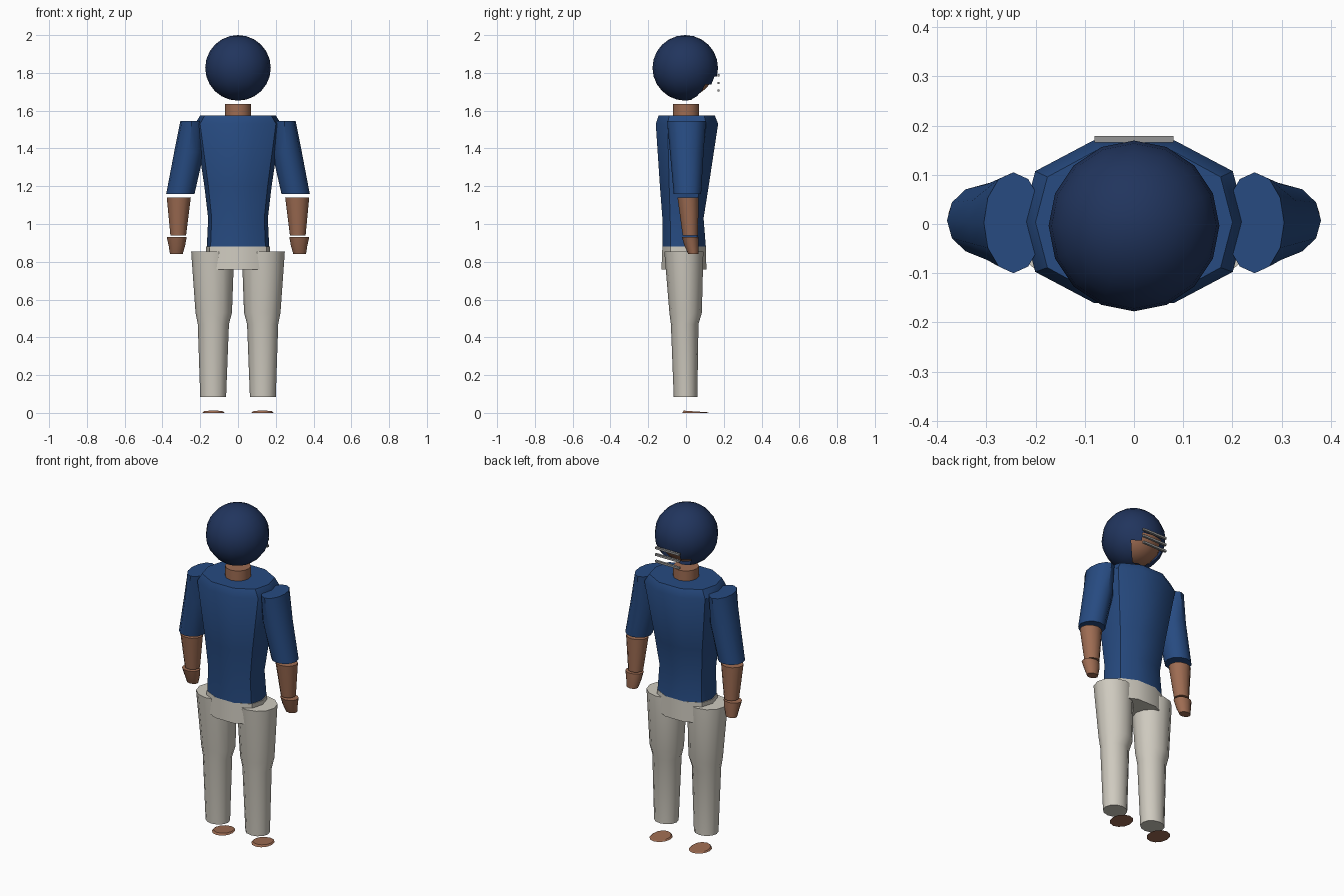
import bpy, bmesh
from math import pi, sin, cos, radians, atan2, asin
from mathutils import Matrix

if "Cube" in bpy.data.objects:
    bpy.data.objects.remove(bpy.data.objects["Cube"])


def material(name, rgb):
    m = bpy.data.materials.new(name)
    m.diffuse_color = (*rgb, 1)
    m.use_nodes = True
    m.node_tree.nodes["Principled BSDF"].inputs["Base Color"].default_value = m.diffuse_color
    return m


SKIN = material("skin", (0.34, 0.15, 0.085))
SHIRT = material("shirt_blue", (0.02, 0.07, 0.22))
NAVY = material("helmet_navy", (0.015, 0.035, 0.11))
CLOTH = material("trouser_cloth", (0.62, 0.59, 0.52))
GREY = material("guard_grey", (0.3, 0.3, 0.3))

ROUND = [(cos(2 * pi * i / 12), sin(2 * pi * i / 12)) for i in range(12)]
# Broad flat front and back with angled sides
BODY = [(1, 0), (.88, .62), (.36, 1), (-.36, 1), (-.88, .62),
        (-1, 0), (-.88, -.62), (-.36, -1), (.36, -1), (.88, -.62)]


def finish(name, bm, mat, angle=40):
    mesh = bpy.data.meshes.new(name)
    bm.to_mesh(mesh)
    bm.free()
    ob = bpy.data.objects.new(name, mesh)
    bpy.context.collection.objects.link(ob)
    mesh.materials.append(mat)
    bpy.ops.object.select_all(action='DESELECT')
    ob.select_set(True)
    bpy.context.view_layer.objects.active = ob
    bpy.ops.object.shade_smooth_by_angle(angle=radians(angle))
    return ob


def loft(name, rings, mat, section=ROUND, side=1):
    """Rings are (z, x min, x max, y min, y max), bottom to top."""
    bm = bmesh.new()
    loops = []
    for z, x0, x1, y0, y1 in rings:
        loops.append([bm.verts.new((side * ((x0 + x1) / 2 + u * (x1 - x0) / 2),
                                    (y0 + y1) / 2 + v * (y1 - y0) / 2, z))
                      for u, v in section])
    n = len(section)
    for a, b in zip(loops, loops[1:]):
        for i in range(n):
            j = (i + 1) % n
            bm.faces.new((a[i], a[j], b[j], b[i]))
    bm.faces.new(loops[0])
    bm.faces.new(loops[-1])
    bmesh.ops.recalc_face_normals(bm, faces=bm.faces)
    return finish(name, bm, mat)


# Helmet: open-faced shell, stepped opening on the +y side
R, HEAD_Z = 0.1735, 1.8265
bm = bmesh.new()
bmesh.ops.create_uvsphere(bm, u_segments=16, v_segments=12, radius=R)
cut = []
for f in bm.faces:
    c = f.calc_center_median()
    lon = abs(atan2(c.x, c.y))
    lat = asin(c.z / c.length)
    top = -15 if lon < radians(22.5) else -30
    if lon < radians(45) and radians(-75) < lat < radians(top):
        cut.append(f)
bmesh.ops.delete(bm, geom=cut, context='FACES')
bmesh.ops.translate(bm, verts=bm.verts, vec=(0, -0.004, HEAD_Z))
finish("helmet", bm, NAVY)

# Head inside the helmet
bm = bmesh.new()
bmesh.ops.create_uvsphere(bm, u_segments=16, v_segments=12, radius=0.152)
bmesh.ops.translate(bm, verts=bm.verts, vec=(0, 0, HEAD_Z))
finish("head", bm, SKIN)

# Face guard bars
for i, z in enumerate((1.787, 1.747, 1.707)):
    bm = bmesh.new()
    bmesh.ops.create_cube(bm, size=1, matrix=Matrix.Translation((0, 0.172, z))
                          @ Matrix.Diagonal((0.16, 0.013, 0.012, 1)))
    finish(f"face_guard_bar_{i + 1}", bm, GREY, 30)

# Neck, shirt and hips
loft("neck", [(1.54, -.07, .07, -.07, .07), (1.635, -.07, .07, -.07, .07)], SKIN)
loft("shirt_body", [(.88, -.165, .165, -.125, .105),
                    (1.03, -.158, .158, -.125, .093),
                    (1.2, -.178, .178, -.138, .12),
                    (1.53, -.228, .228, -.16, .17),
                    (1.575, -.2, .2, -.145, .152)], SHIRT, BODY)
loft("hips", [(.76, -.17, .17, -.13, .108), (.88, -.17, .17, -.125, .105)], CLOTH, BODY)

# Limbs, built once per side
for side, tag in ((1, "right"), (-1, "left")):
    loft(f"{tag}_sleeve", [(1.16, .23, .38, -.065, .08),
                           (1.38, .18, .338, -.085, .093),
                           (1.545, .185, .305, -.1, .105)], SHIRT, side=side)
    loft(f"{tag}_forearm", [(.94, .275, .358, -.018, .063),
                            (1.14, .25, .377, -.045, .067)], SKIN, side=side)
    loft(f"{tag}_hand", [(.84, .293, .36, .012, .065),
                         (.885, .28, .367, -.008, .067),
                         (.93, .272, .377, -.022, .065)], SKIN, side=side)
    loft(f"{tag}_trouser_leg", [(.085, .063, .2, -.065, .06),
                                (.47, .048, .213, -.08, .066),
                                (.53, .032, .225, -.088, .084),
                                (.855, .02, .248, -.115, .092)], CLOTH, side=side)
    # Thin foot sole, sloping down towards the toe
    foot = loft(f"{tag}_foot", [(0, .07, .19, -.02, .12),
                                (.012, .078, .182, -.012, .112)], SKIN, side=side)
    for v in foot.data.vertices:
        if v.co.z > 0.006:
            v.co.z = 0.012 - 0.07 * (v.co.y + 0.012)
